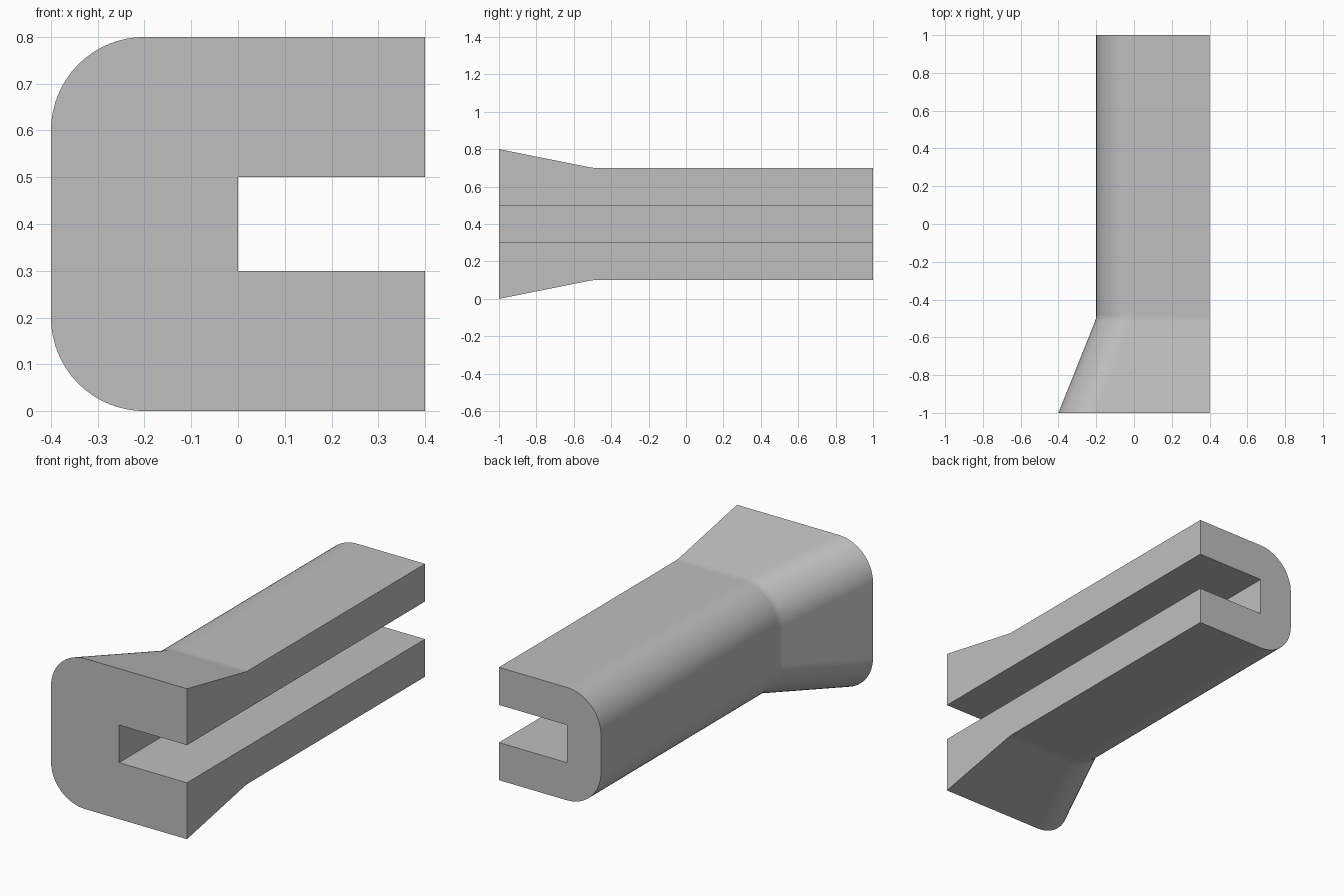
import bpy
import bmesh
import math

old = bpy.data.objects.get("Cube")
if old:
    bpy.data.objects.remove(old, do_unlink=True)

RADIUS = 0.2
ARC_STEPS = 16
BEND_STEPS = 6


def section(flare):
    """C-shaped outline (x, z); flare 0 is the plain channel, 1 the wide mouth."""
    left = -0.2 - 0.2 * flare
    low = 0.1 - 0.1 * flare
    high = 0.7 + 0.1 * flare
    pts = [(0.4, 0.5), (0.4, high)]
    # Rounded outer corners, top then bottom
    for cz, start in ((high - RADIUS, 90), (low + RADIUS, 180)):
        for i in range(ARC_STEPS + 1):
            a = math.radians(start + 90 * i / ARC_STEPS)
            pts.append((left + RADIUS + RADIUS * math.cos(a),
                        cz + RADIUS * math.sin(a)))
    # Lower lip and slot
    return pts + [(0.4, low), (0.4, 0.3), (0, 0.3), (0, 0.5)]


# Stations along the length as (y, flare), with a softly rounded bend
stations = [(1, 0)]
for i in range(BEND_STEPS + 1):
    t = i / BEND_STEPS
    stations.append((-0.48 - 0.04 * t, 0.04 * t * t))
stations.append((-1, 1))

# Loft the outline through the stations
bm = bmesh.new()
rings = [[bm.verts.new((x, y, z)) for x, z in section(flare)]
         for y, flare in stations]
for a, b in zip(rings, rings[1:]):
    for i in range(len(a)):
        j = (i + 1) % len(a)
        bm.faces.new((a[i], a[j], b[j], b[i]))
bm.faces.new(rings[0])
bm.faces.new(rings[-1])
bmesh.ops.recalc_face_normals(bm, faces=bm.faces)

mesh = bpy.data.meshes.new("flared_channel")
bm.to_mesh(mesh)
bm.free()
channel = bpy.data.objects.new("flared_channel", mesh)
bpy.context.collection.objects.link(channel)

# Plain grey
grey = bpy.data.materials.new("grey")
grey.use_nodes = True
colour = (0.52, 0.52, 0.52, 1)
grey.diffuse_color = colour
grey.node_tree.nodes["Principled BSDF"].inputs["Base Color"].default_value = colour
mesh.materials.append(grey)

# Smooth the rounded parts and keep the hard edges crisp
bpy.ops.object.select_all(action="DESELECT")
channel.select_set(True)
bpy.context.view_layer.objects.active = channel
bpy.ops.object.shade_smooth_by_angle(angle=math.radians(30))
weighted = channel.modifiers.new("weighted_normals", "WEIGHTED_NORMAL")
weighted.keep_sharp = True
